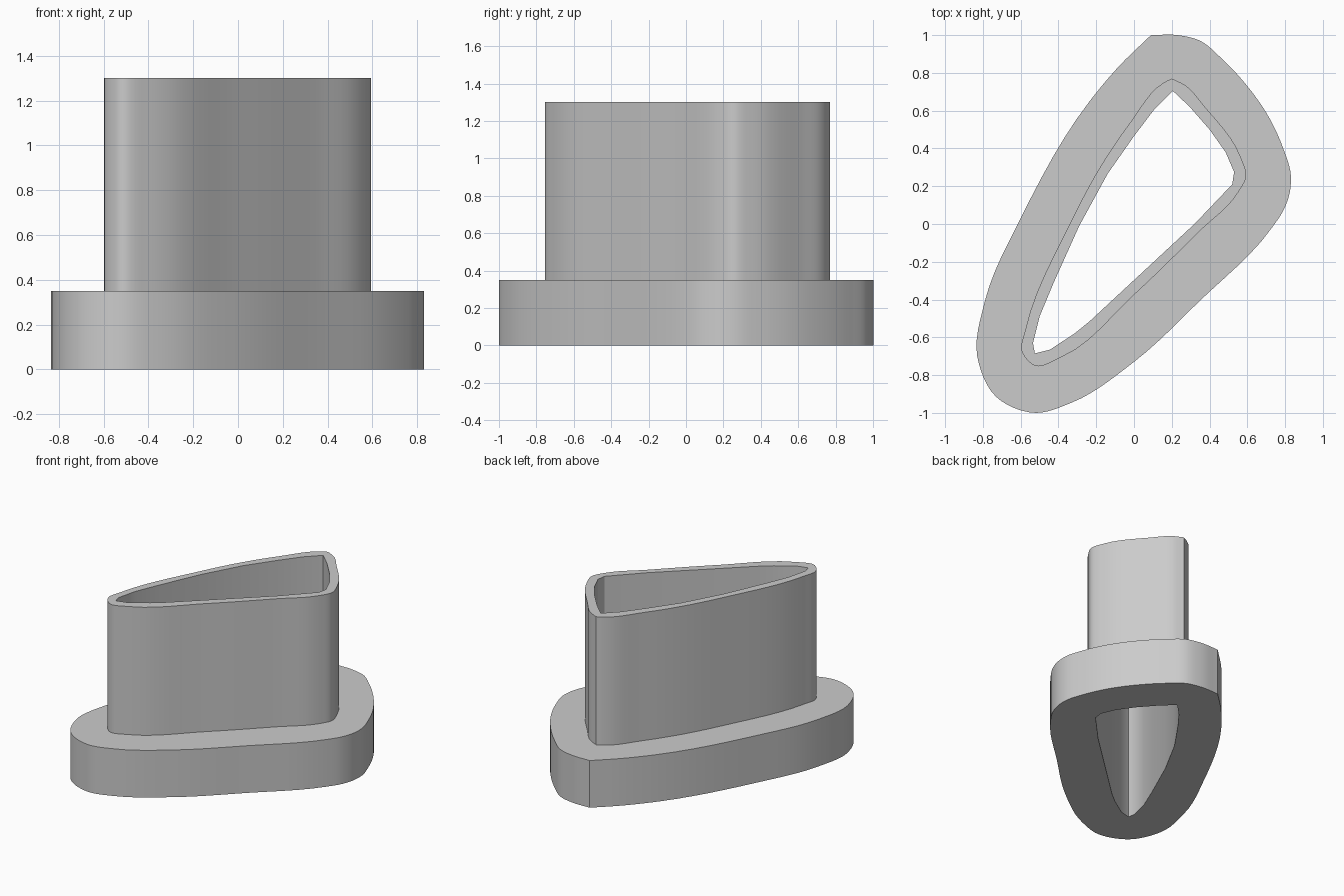
import bpy
import bmesh
from math import radians
from mathutils import Vector

cube = bpy.data.objects.get("Cube")
if cube:
    bpy.data.objects.remove(cube, do_unlink=True)

FLANGE_TOP, SLEEVE_TOP = 0.35, 1.3

# Plan outlines, clockwise from the pointed back corner
FLANGE = [(.09, 1), (.23, 1), (.35, .97), (.46, .88), (.6, .73), (.72, .555), (.79, .4),
          (.83, .26), (.825, .17), (.795, .08), (.73, -.02), (.345, -.41), (0, -.73),
          (-.34, -.95), (-.52, -1), (-.73, -.915), (-.83, -.7), (-.79, -.41),
          (-.595, .04), (-.235, .65), (-.075, .84)]
SLEEVE = [(.2, .77), (.27, .735), (.375, .62), (.56, .365), (.593, .25), (.55, .165),
          (.345, -.04), (0, -.375), (-.385, -.705), (-.525, -.75), (-.595, -.67),
          (-.575, -.56), (-.34, 0), (-.18, .3), (-.025, .53), (.16, .75)]
BORE = [(.205, .705), (.295, .62), (.4, .5), (.485, .38), (.53, .275), (.52, .21),
        (.32, 0), (-.235, -.515), (-.315, -.58), (-.445, -.665), (-.525, -.685),
        (-.535, -.63), (-.5, -.49), (-.425, -.31), (-.29, -.01), (-.14, .265),
        (0, .465), (.11, .61)]


def smooth_outline(points, steps=6):
    """Spline through the points, keeping a corner at the first one."""
    pts = [Vector(p) for p in points]
    pts = [pts[0]] + pts + [pts[0], pts[0]]
    # Tangent at each point, weighted by the neighbouring chord lengths
    tangents = []
    for before, here, after in zip(pts, pts[1:], pts[2:]):
        a, b = here - before, after - here
        la, lb = a.length, b.length
        if min(la, lb) == 0:
            tangents.append((a + b).normalized())
        else:
            tangents.append((a / la * lb + b / lb * la) / (la + lb))
    result = []
    for i in range(len(points)):
        p, q = pts[i + 1], pts[i + 2]
        reach = (q - p).length
        m, n = tangents[i] * reach, tangents[i + 1] * reach
        for step in range(steps):
            t = step / steps
            u = 1 - t
            result.append(p * (1 + 2 * t) * u * u + m * t * u * u
                          + q * t * t * (3 - 2 * t) - n * t * t * u)
    return result


def add_loop(bm, outline, z):
    verts = [bm.verts.new((p[0], p[1], z)) for p in outline]
    for a, b in zip(verts, verts[1:] + verts[:1]):
        bm.edges.new((a, b))
    return verts


def add_wall(bm, low, high):
    for i in range(len(low)):
        bm.faces.new((low[i - 1], low[i], high[i], high[i - 1]))


def add_rim(bm, outside, inside):
    """Fill the flat ring between two outlines at one height."""
    rim = set(outside) | set(inside)
    edges = [e for e in bm.edges if e.verts[0] in rim and e.verts[1] in rim]
    bmesh.ops.triangle_fill(bm, use_beauty=True, edges=edges, normal=(0, 0, 1))


bm = bmesh.new()
flange, sleeve = smooth_outline(FLANGE), smooth_outline(SLEEVE)
flange_low = add_loop(bm, flange, 0)
flange_high = add_loop(bm, flange, FLANGE_TOP)
sleeve_low = add_loop(bm, sleeve, FLANGE_TOP)
sleeve_high = add_loop(bm, sleeve, SLEEVE_TOP)
bore_low = add_loop(bm, BORE, 0)
bore_high = add_loop(bm, BORE, SLEEVE_TOP)

# Flat rims first, then the upright walls that join them
add_rim(bm, flange_low, bore_low)
add_rim(bm, flange_high, sleeve_low)
add_rim(bm, sleeve_high, bore_high)
add_wall(bm, flange_low, flange_high)
add_wall(bm, sleeve_low, sleeve_high)
add_wall(bm, bore_low, bore_high)
bmesh.ops.recalc_face_normals(bm, faces=bm.faces[:])

mesh = bpy.data.meshes.new("flanged_sleeve")
bm.to_mesh(mesh)
bm.free()
body = bpy.data.objects.new("flanged_sleeve", mesh)
bpy.context.collection.objects.link(body)

# Plain grey finish
grey = bpy.data.materials.new("plain_grey")
grey.use_nodes = True
colour = (.6, .6, .6, 1)
grey.diffuse_color = colour
grey.node_tree.nodes["Principled BSDF"].inputs["Base Color"].default_value = colour
mesh.materials.append(grey)

bpy.ops.object.select_all(action="DESELECT")
body.select_set(True)
bpy.context.view_layer.objects.active = body
bpy.ops.object.shade_smooth_by_angle(angle=radians(30))
